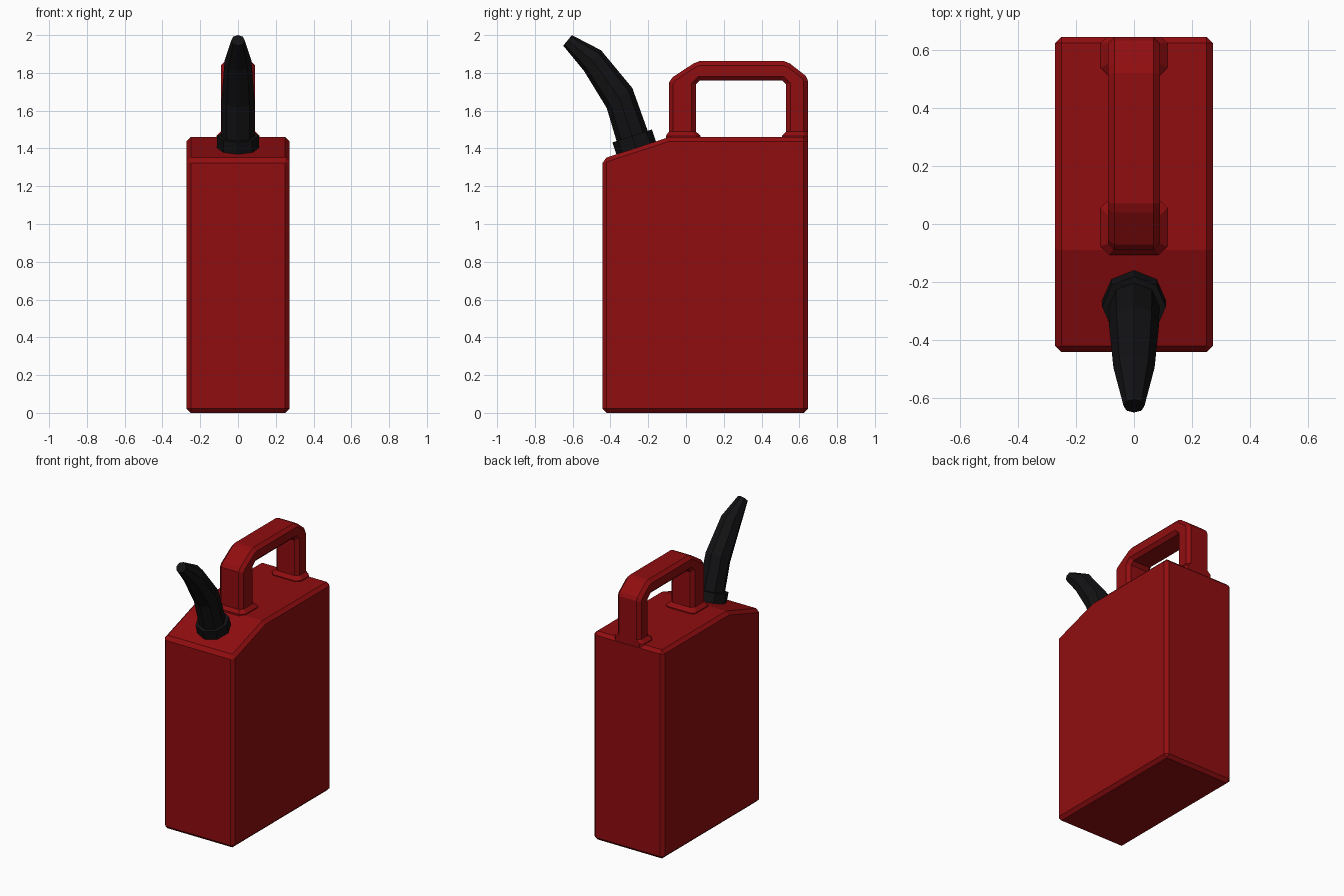
import bpy, bmesh
from math import sin, cos, pi
from mathutils import Vector

if "Cube" in bpy.data.objects:
    bpy.data.objects.remove(bpy.data.objects["Cube"])


def material(name, color):
    m = bpy.data.materials.new(name)
    m.diffuse_color = color
    m.use_nodes = True
    m.node_tree.nodes["Principled BSDF"].inputs["Base Color"].default_value = m.diffuse_color
    return m


RED = material("red_plastic", (0.28, 0.004, 0.005, 1))
BLACK = material("black_rubber", (0.006, 0.006, 0.007, 1))


def finish(name, bm, mat):
    bmesh.ops.recalc_face_normals(bm, faces=bm.faces[:])
    me = bpy.data.meshes.new(name)
    bm.to_mesh(me)
    bm.free()
    me.materials.append(mat)
    ob = bpy.data.objects.new(name, me)
    bpy.context.collection.objects.link(ob)
    return ob


def loft(name, rings, mat):
    """Skin a list of equal-length rings and cap both ends."""
    bm = bmesh.new()
    loops = [[bm.verts.new(p) for p in ring] for ring in rings]
    n = len(loops[0])
    for a, b in zip(loops, loops[1:]):
        for i in range(n):
            j = (i + 1) % n
            bm.faces.new((a[i], a[j], b[j], b[i]))
    bm.faces.new(loops[0][::-1])
    bm.faces.new(loops[-1])
    return finish(name, bm, mat)


def side_profile(name, pts, half_width, chamfer):
    """Extrude a (y, z) outline across x and chamfer the sharp edges."""
    rings = [[(x, y, z) for y, z in pts] for x in (-half_width, half_width)]
    ob = loft(name, rings, RED)
    bm = bmesh.new()
    bm.from_mesh(ob.data)
    edges = chamfer(bm)
    bmesh.ops.bevel(bm, geom=edges, offset=0.022, offset_type='OFFSET',
                    segments=1, profile=0.5, affect='EDGES', clamp_overlap=True)
    bm.to_mesh(ob.data)
    bm.free()
    return ob


def sharp_edges(bm):
    return [e for e in bm.edges if e.calc_face_angle() > 0.6]


def rim_edges(bm):
    return [e for e in bm.edges
            if abs(e.verts[0].co.x - e.verts[1].co.x) < 1e-4]


# Tank with sloping shoulder
side_profile("tank", [(-0.442, 0), (0.645, 0), (0.645, 1.46),
                      (-0.09, 1.46), (-0.442, 1.345)], 0.272, sharp_edges)

# Handle arch
side_profile("handle", [
    (-0.09, 1.44), (-0.09, 1.75), (-0.07, 1.778), (0.04, 1.85), (0.07, 1.862),
    (0.52, 1.862), (0.55, 1.85), (0.633, 1.785), (0.645, 1.76), (0.645, 1.44),
    (0.53, 1.44), (0.53, 1.738), (0.508, 1.76),
    (0.074, 1.76), (0.052, 1.738), (0.052, 1.44)], 0.09, rim_edges)


# Flared feet where the handle meets the tank
def foot_ring(hx, y0, y1, z, c0, c1):
    half = [(hx - c0, y0), (hx, y0 + c0), (hx, y1 - c1), (hx - c1, y1)]
    return [(x, y, z) for x, y in half] + [(-x, y, z) for x, y in half[::-1]]


for name, low, high, c1 in (
        ("front_handle_foot", (-0.107, 0.078), (-0.09, 0.052), 0.022),
        ("rear_handle_foot", (0.508, 0.645), (0.53, 0.645), 0.022)):
    loft(name, [foot_ring(0.115, *low, 1.44, 0.03, c1),
                foot_ring(0.115, *low, 1.466, 0.03, c1),
                foot_ring(0.09, *high, 1.49, 0.022, 0.022)], RED)


# Octagonal spout: rings given by centre (y, z), tilt direction and radius
def octagon(y, z, across, r):
    u = Vector((0, *across)).normalized()
    c = Vector((0, y, z))
    return [c + Vector((1, 0, 0)) * r * cos(i * pi / 4) + u * r * sin(i * pi / 4)
            for i in range(8)]


SLOPE = (0.95, 0.312)
loft("spout_collar", [octagon(-0.264, 1.402, SLOPE, 0.11),
                      octagon(-0.285, 1.466, SLOPE, 0.11)], BLACK)
loft("spout", [octagon(-0.27, 1.42, SLOPE, 0.088),
               octagon(-0.352, 1.667, (0.135, 0.105), 0.086),
               octagon(-0.495, 1.865, (0.09, 0.11), 0.071),
               octagon(-0.627, 1.972, (0.045, 0.055), 0.036)], BLACK)
